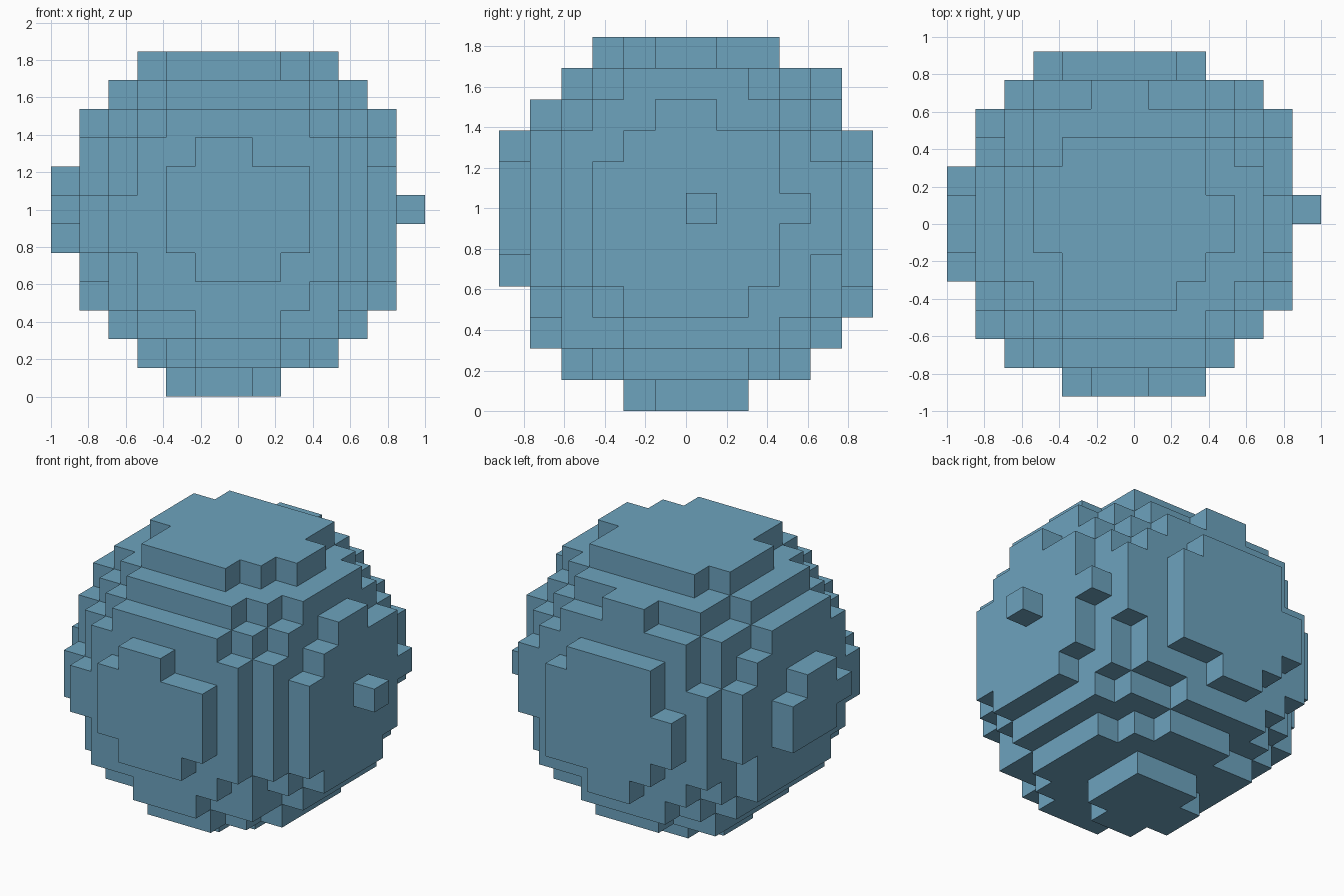
import bpy
import bmesh
from mathutils import Vector
from itertools import product

old = bpy.data.objects.get("Cube")
if old:
    bpy.data.objects.remove(old, do_unlink=True)

# One flat colour
blue = bpy.data.materials.new("soft_blue")
blue.use_nodes = True
colour = (0.153, 0.366, 0.515, 1.0)
blue.diffuse_color = colour
blue.node_tree.nodes["Principled BSDF"].inputs["Base Color"].default_value = colour

# Block ball: every grid cell whose centre lies inside an off-centre sphere
CELL = 2 / 13
COUNTS = (13, 12, 12)
CENTRE = Vector((6.375, 6.14, 6.315))
RADIUS_SQ = 37.575 + sum((6.5 - c) ** 2 for c in CENTRE)
HALF = Vector((0.5, 0.5, 0.5))

filled = {
    cell for cell in product(*(range(n) for n in COUNTS))
    if (Vector(cell) + HALF - CENTRE).length_squared <= RADIUS_SQ
}

# Grid coordinates to model space: centred in x and y, resting on the ground
offset = Vector((COUNTS[0] / 2, COUNTS[1] / 2, 0))


def add_side(bm, cell, axis, sign):
    """Add the square side of a cell that faces along one axis."""
    normal, u, v = Vector(), Vector(), Vector()
    normal[axis] = sign / 2
    u[(axis + 1) % 3] = 0.5
    v[(axis + 2) % 3] = sign / 2
    middle = Vector(cell) + HALF - offset + normal
    corners = (middle - u - v, middle + u - v, middle + u + v, middle - u + v)
    bm.faces.new([bm.verts.new(c * CELL) for c in corners])


# Only the exposed sides become faces
bm = bmesh.new()
for cell in sorted(filled):
    for axis, sign in product(range(3), (-1, 1)):
        neighbour = list(cell)
        neighbour[axis] += sign
        if tuple(neighbour) not in filled:
            add_side(bm, cell, axis, sign)
bmesh.ops.remove_doubles(bm, verts=bm.verts, dist=CELL / 100)

mesh = bpy.data.meshes.new("block_ball")
bm.to_mesh(mesh)
bm.free()
mesh.materials.append(blue)
ball = bpy.data.objects.new("block_ball", mesh)
bpy.context.collection.objects.link(ball)
